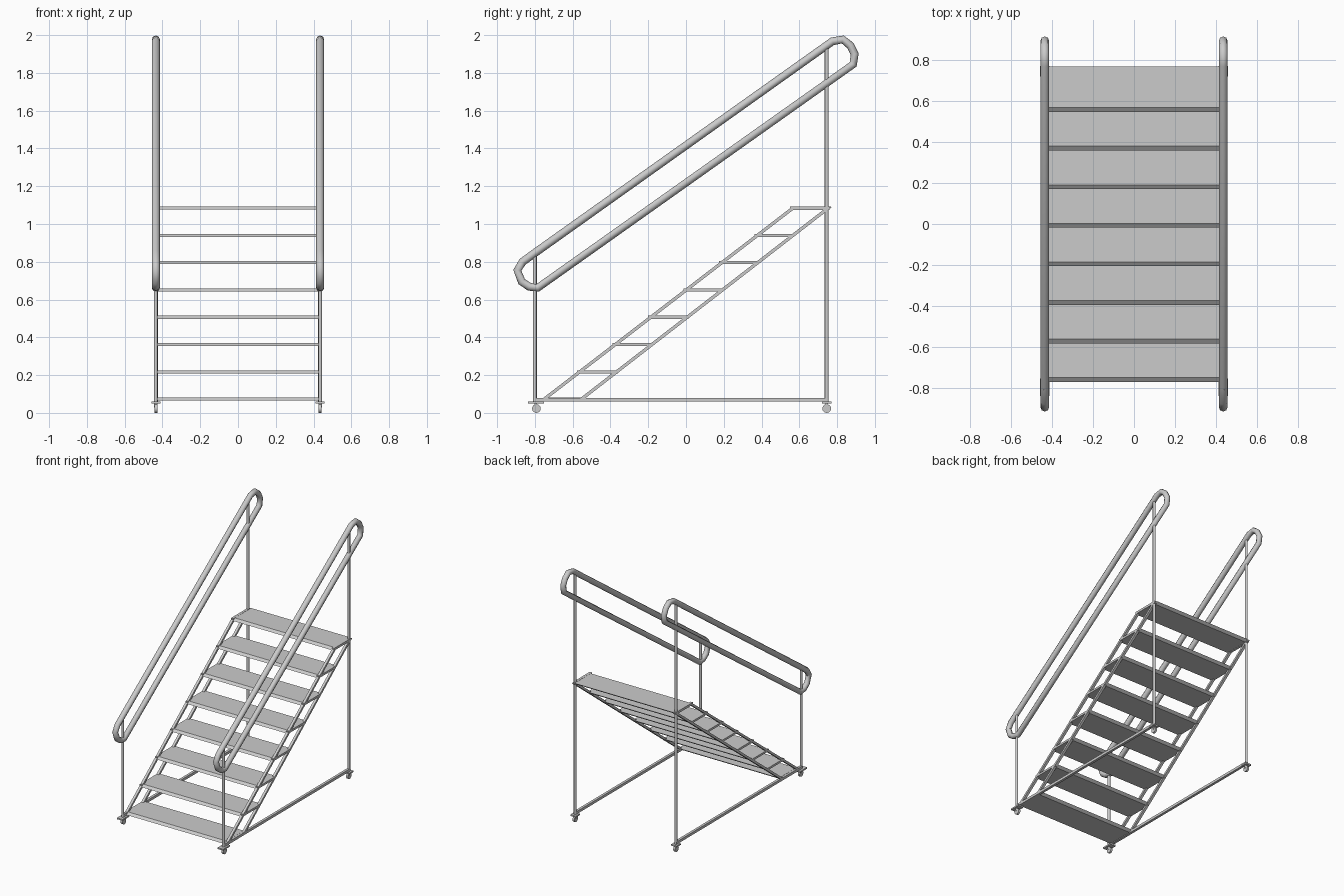
import bpy, bmesh, math

if "Cube" in bpy.data.objects:
    bpy.data.objects.remove(bpy.data.objects["Cube"])

X = 0.435      # side frame offset from the centre line
BAR = 0.02     # square bar thickness


def box(name, center, size):
    bpy.ops.mesh.primitive_cube_add(size=1, location=center)
    ob = bpy.context.object
    ob.name, ob.scale = name, size
    bpy.ops.object.transform_apply(location=False, rotation=False, scale=True)
    return ob


def cyl(name, center, r, depth, axis="z", n=12):
    rot = (0, math.pi / 2, 0) if axis == "x" else (0, 0, 0)
    bpy.ops.mesh.primitive_cylinder_add(vertices=n, radius=r, depth=depth,
                                        location=center, rotation=rot)
    ob = bpy.context.object
    ob.name = name
    bpy.ops.object.shade_smooth_by_angle(angle=math.radians(40))
    return ob


def extrude_x(name, profile, x0, x1):
    """Prism from a (y, z) outline."""
    bm = bmesh.new()
    a = [bm.verts.new((x0, y, z)) for y, z in profile]
    b = [bm.verts.new((x1, y, z)) for y, z in profile]
    bm.faces.new(a)
    bm.faces.new(b[::-1])
    for i in range(len(a)):
        j = (i + 1) % len(a)
        bm.faces.new((a[i], b[i], b[j], a[j]))
    bmesh.ops.recalc_face_normals(bm, faces=bm.faces)
    me = bpy.data.meshes.new(name)
    bm.to_mesh(me)
    bm.free()
    ob = bpy.data.objects.new(name, me)
    bpy.context.collection.objects.link(ob)
    return ob


def tube_loop(name, x, pts, r):
    cu = bpy.data.curves.new(name, "CURVE")
    cu.dimensions = "3D"
    cu.bevel_depth, cu.bevel_resolution = r, 2
    sp = cu.splines.new("POLY")
    sp.points.add(len(pts) - 1)
    for p, (y, z) in zip(sp.points, pts):
        p.co = (x, y, z, 1)
    sp.use_cyclic_u = True
    ob = bpy.data.objects.new(name, cu)
    bpy.context.collection.objects.link(ob)
    bpy.ops.object.select_all(action="DESELECT")
    bpy.context.view_layer.objects.active = ob
    ob.select_set(True)
    bpy.ops.object.convert(target="MESH")
    bpy.ops.object.shade_smooth_by_angle(angle=math.radians(50))


def upper(z):   # front stringer line
    return -0.775 + (z - 0.065) / 0.768


def lower(z):   # rear stringer line
    return -0.545 + (z - 0.075) / 0.774


def sloped_bar(name, line, x, z0, z1, w=0.028):
    pts = [(line(z0), z0), (line(z0) + w, z0), (line(z1) + w, z1), (line(z1), z1)]
    extrude_x(name, pts, x - BAR / 2, x + BAR / 2)


rail = [(-0.80, 0.847), (-0.865, 0.80), (-0.893, 0.755), (-0.87, 0.695),
        (-0.83, 0.668), (-0.785, 0.662), (0.885, 1.845), (0.893, 1.90),
        (0.87, 1.945), (0.83, 1.977), (0.775, 1.967)]

for side, s in (("left", -1), ("right", 1)):
    x = s * X
    # handrail loop
    tube_loop(f"{side}_handrail", x, rail, 0.0215)
    # posts
    cyl(f"{side}_front_post", (x, -0.80, 0.46), 0.01, 0.81)
    cyl(f"{side}_rear_post", (x, 0.745, 1.005), 0.0105, 1.90)
    # base beam and stringers
    box(f"{side}_base_beam", (x, -0.025, 0.07), (BAR, 1.55, 0.02))
    sloped_bar(f"{side}_front_stringer", upper, x, 0.06, 1.092)
    sloped_bar(f"{side}_rear_stringer", lambda z: lower(z) - 0.02, x, 0.065, 1.088)
    box(f"{side}_top_bar", (x, 0.655, 1.084), (BAR, 0.21, 0.018))
    # short bars carrying the treads, foot plates and wheels
    for i in range(1, 7):
        z = 0.073 + 1.011 * i / 7
        y0, y1 = upper(z), lower(z)
        box(f"{side}_tread_bar_{i}", (x, (y0 + y1) / 2, z), (BAR, y1 - y0, 0.016))
    for end, y, ln in (("front", -0.795, 0.085), ("rear", 0.745, 0.05)):
        box(f"{side}_{end}_foot_plate", (x, y, 0.054), (0.048, ln, 0.011))
        cyl(f"{side}_{end}_wheel", (x, y + (0.003 if y < 0 else 0), 0.023), 0.023, 0.016, "x", 16)
        box(f"{side}_{end}_wheel_fork", (x, y, 0.04), (0.02, 0.014, 0.024))

# treads with slanted front and back edges
for i in range(8):
    z = 0.073 + 1.011 * i / 7
    a, b = z - 0.008, z + 0.008
    extrude_x(f"tread_{i + 1}", [(upper(a) + 0.005, a), (lower(a), a), (lower(b), b),
                                 (upper(b) + 0.005, b)], -X + 0.008, X - 0.008)
